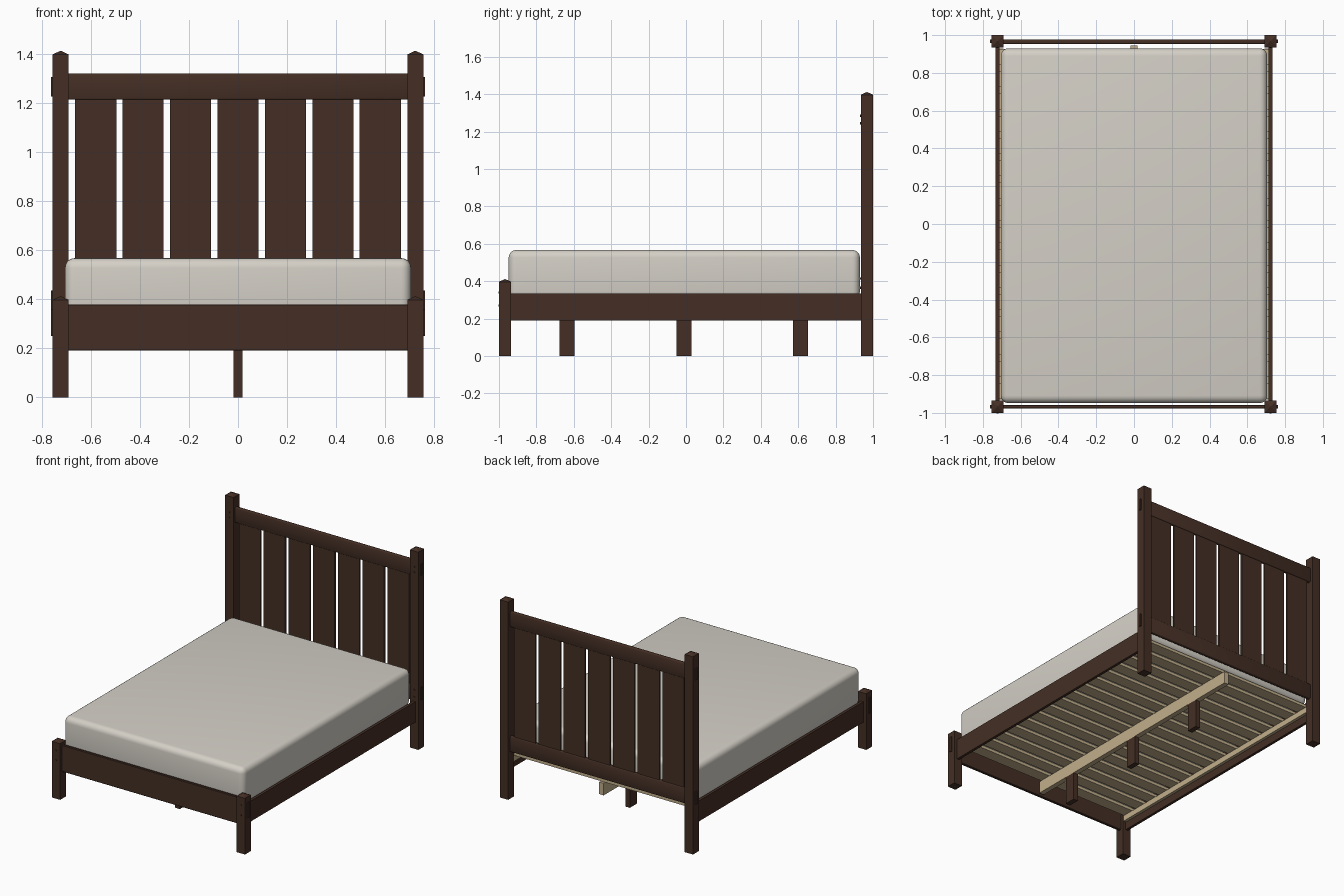
import bpy, bmesh, math
from mathutils import Matrix

if "Cube" in bpy.data.objects:
    bpy.data.objects.remove(bpy.data.objects["Cube"])


def mat(name, col):
    m = bpy.data.materials.new(name)
    m.diffuse_color = (*col, 1)
    m.use_nodes = True
    m.node_tree.nodes["Principled BSDF"].inputs["Base Color"].default_value = m.diffuse_color
    return m


BROWN = mat("dark brown wood", (0.058, 0.028, 0.018))
TAN = mat("pale pine", (0.54, 0.43, 0.26))
CLOTH = mat("off white fabric", (0.66, 0.63, 0.57))


def finish(name, bm, m):
    bmesh.ops.recalc_face_normals(bm, faces=bm.faces)
    me = bpy.data.meshes.new(name)
    bm.to_mesh(me)
    bm.free()
    me.materials.append(m)
    ob = bpy.data.objects.new(name, me)
    bpy.context.collection.objects.link(ob)
    return ob


def box(name, x, y, z, m=BROWN, bevel=0.0, seg=1):
    """Box from (min, max) ranges, optionally with rounded edges."""
    bm = bmesh.new()
    bmesh.ops.create_cube(bm, size=1)
    for v in bm.verts:
        v.co = [r[0] if c < 0 else r[1] for c, r in zip(v.co, (x, y, z))]
    if bevel:
        bmesh.ops.bevel(bm, geom=bm.edges[:], offset=bevel, segments=seg,
                        profile=0.5, affect='EDGES')
    ob = finish(name, bm, m)
    if seg > 1:
        for p in ob.data.polygons:
            p.use_smooth = True
    return ob


def post(name, cx, cy, h):
    """Square post with a low pyramid cap."""
    bm = bmesh.new()
    bmesh.ops.create_cube(bm, size=1)
    for v in bm.verts:
        v.co = (cx + v.co.x * 0.065, cy + v.co.y * 0.065, 0 if v.co.z < 0 else h - 0.015)
    top = max(bm.faces, key=lambda f: f.calc_center_median().z)
    r = bmesh.ops.poke(bm, faces=[top])
    r["verts"][0].co.z = h
    return finish(name, bm, BROWN)


def peg(name, x, y, z):
    bm = bmesh.new()
    bmesh.ops.create_cone(bm, cap_ends=True, segments=12, radius1=0.006,
                          radius2=0.006, depth=0.01,
                          matrix=Matrix.Translation((x, y, z)) @ Matrix.Rotation(math.pi / 2, 4, 'X'))
    return finish(name, bm, BROWN)


PX, PY = 0.7225, 0.9675
# posts, through tenons and pegs
for s, side in ((-1, "left"), (1, "right")):
    post(f"{side}_head_post", s * PX, PY, 1.412)
    post(f"{side}_foot_post", s * PX, -PY, 0.412)
    for label, cy, z0, z1 in (("head_top", PY, 1.225, 1.305),
                              ("head_low", PY, 0.345, 0.435),
                              ("foot", -PY, 0.25, 0.36)):
        box(f"{side}_{label}_tenon", sorted((s * 0.74, s * 0.762)),
            (cy - 0.008, cy + 0.008), (z0, z1))
        for z in (z0 + 0.02, z1 - 0.02):
            peg(f"{side}_{label}_peg", s * PX, cy - 0.031, z)

# headboard rails and slats
HY = (0.953, 0.977)
box("headboard_top_rail", (-0.695, 0.695), HY, (1.213, 1.32), bevel=0.005, seg=2)
box("headboard_lower_rail", (-0.695, 0.695), HY, (0.33, 0.44), bevel=0.005, seg=2)
for i in range(7):
    c = (i - 3) * 0.1935
    box("headboard_slat", (c - 0.0845, c + 0.0845), (0.959, 0.971), (0.435, 1.22))

# footboard and side rails with ledgers
box("footboard_rail", (-0.695, 0.695), (-0.977, -0.957), (0.19, 0.378), bevel=0.003)
for s, side in ((-1, "left"), (1, "right")):
    box(f"{side}_side_rail", sorted((s * 0.713, s * 0.732)), (-0.94, 0.94), (0.19, 0.335))
    box(f"{side}_ledger", sorted((s * 0.692, s * 0.713)), (-0.93, 0.93), (0.245, 0.285), TAN)

# centre beam and its legs
box("centre_beam", (-0.018, 0.018), (-0.945, 0.945), (0.2, 0.285), TAN)
for y in (-0.635, -0.01, 0.612):
    box("centre_leg", (-0.018, 0.018), (y - 0.04, y + 0.04), (0, 0.2))

# mattress slats
N = 16
for i in range(N):
    c = -0.885 + i * 1.77 / (N - 1)
    box("mattress_slat", (-0.711, 0.711), (c - 0.042, c + 0.042), (0.285, 0.305), TAN)

# mattress
box("mattress", (-0.705, 0.705), (-0.948, 0.93), (0.305, 0.567), CLOTH, bevel=0.04, seg=5)
